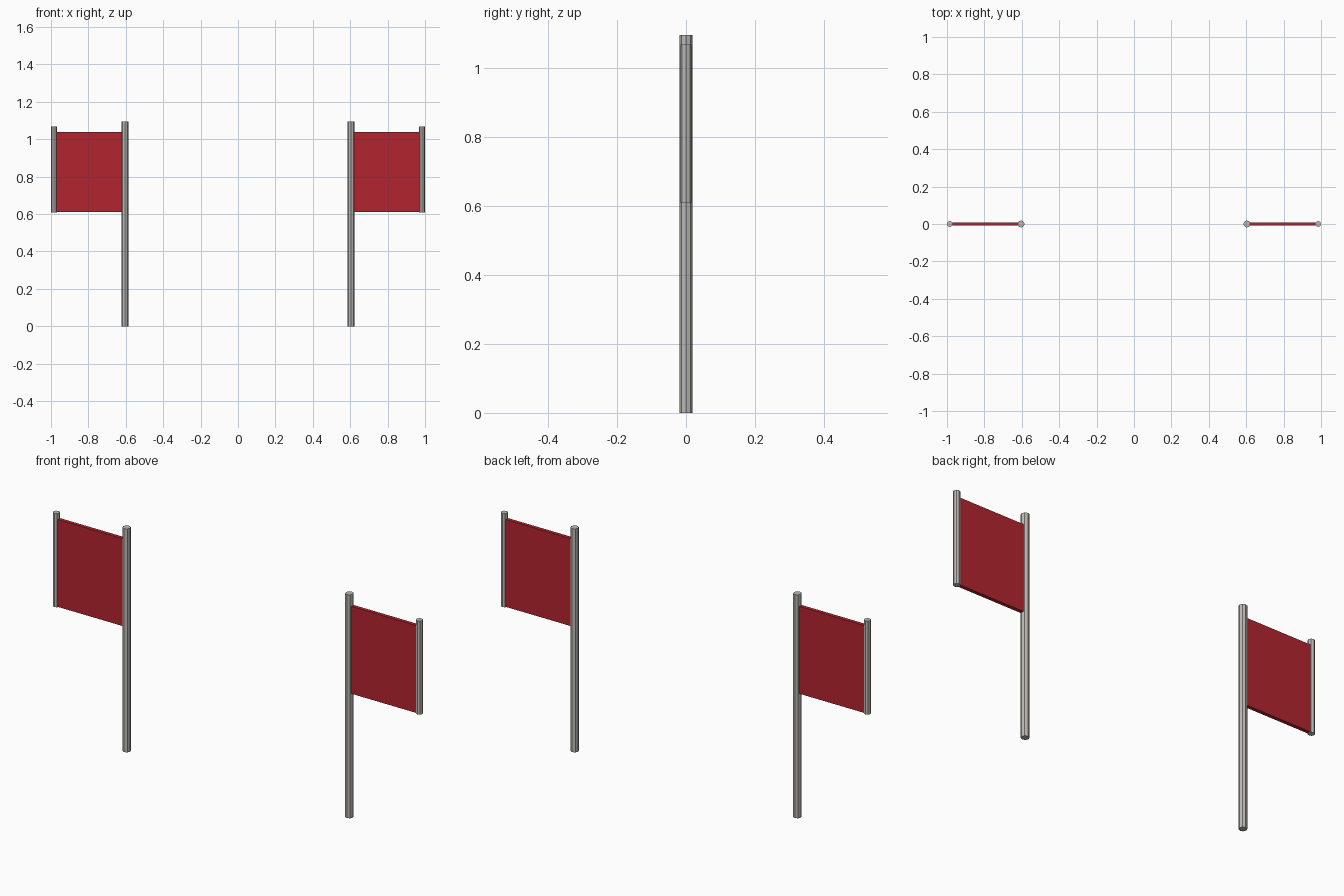
import bpy, math

if "Cube" in bpy.data.objects:
    bpy.data.objects.remove(bpy.data.objects["Cube"])


def material(name, color):
    m = bpy.data.materials.new(name)
    m.diffuse_color = (*color, 1)
    m.use_nodes = True
    m.node_tree.nodes["Principled BSDF"].inputs["Base Color"].default_value = m.diffuse_color
    return m


metal = material("grey_metal", (0.50, 0.49, 0.47))
cloth = material("red_cloth", (0.45, 0.018, 0.028))


def pole(name, x, radius, z0, z1):
    # low-poly eight-sided rod
    bpy.ops.mesh.primitive_cylinder_add(vertices=8, radius=radius, depth=z1 - z0,
                                        location=(x, 0, (z0 + z1) / 2))
    ob = bpy.context.object
    ob.name = name
    ob.data.materials.append(metal)


def panel(name, x0, x1, z0, z1, thickness):
    bpy.ops.mesh.primitive_cube_add(size=1, location=((x0 + x1) / 2, 0, (z0 + z1) / 2))
    ob = bpy.context.object
    ob.name = name
    ob.scale = (abs(x1 - x0), thickness, z1 - z0)
    bpy.ops.object.transform_apply(location=False, rotation=False, scale=True)
    ob.data.materials.append(cloth)


# one slalom-style gate flag on each side
for side, s in (("left", -1), ("right", 1)):
    pole(side + "_main_pole", s * 0.604, 0.019, 0, 1.095)
    pole(side + "_outer_pole", s * 0.984, 0.016, 0.608, 1.067)
    panel(side + "_flag", s * 0.604, s * 0.984, 0.61, 1.038, 0.018)
